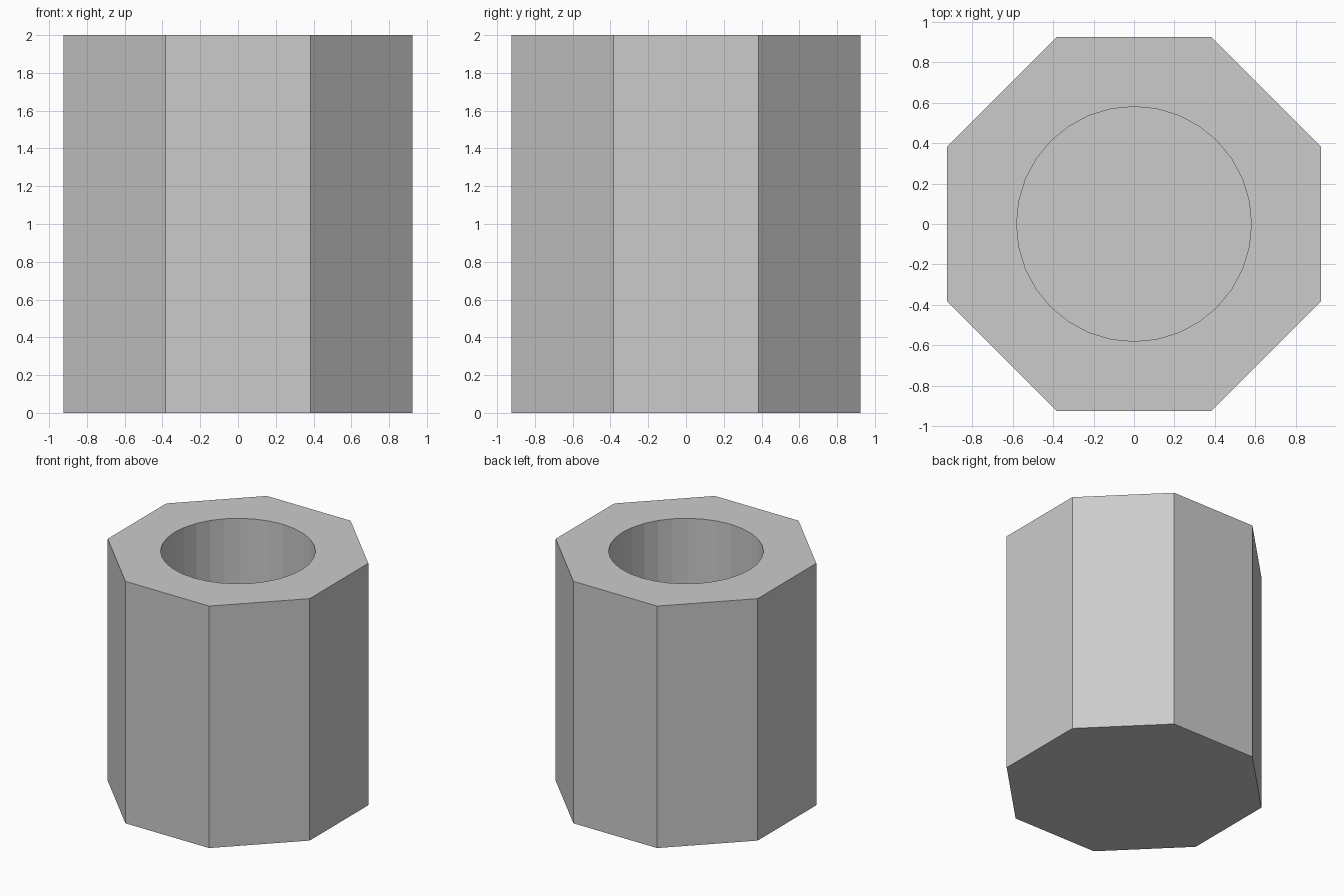
import bpy, math

if "Cube" in bpy.data.objects:
    bpy.data.objects.remove(bpy.data.objects["Cube"])

# Octagonal body, flat side facing front
bpy.ops.mesh.primitive_cylinder_add(vertices=8, radius=1, depth=2,
                                    location=(0, 0, 1),
                                    rotation=(0, 0, math.radians(22.5)))
body = bpy.context.object
body.name = "octagonal_cup"
bpy.ops.object.transform_apply(location=True, rotation=True, scale=True)

# Round blind bore, open at the top with a closed floor
FLOOR, TOP = 0.25, 2.2
bpy.ops.mesh.primitive_cylinder_add(vertices=32, radius=0.58, depth=TOP - FLOOR,
                                    location=(0, 0, (TOP + FLOOR) / 2))
cutter = bpy.context.object
cutter.name = "bore_cutter"
cutter.hide_render = True
cutter.display_type = 'WIRE'

cut = body.modifiers.new("bore", 'BOOLEAN')
cut.operation = 'DIFFERENCE'
cut.solver = 'EXACT'
cut.object = cutter
